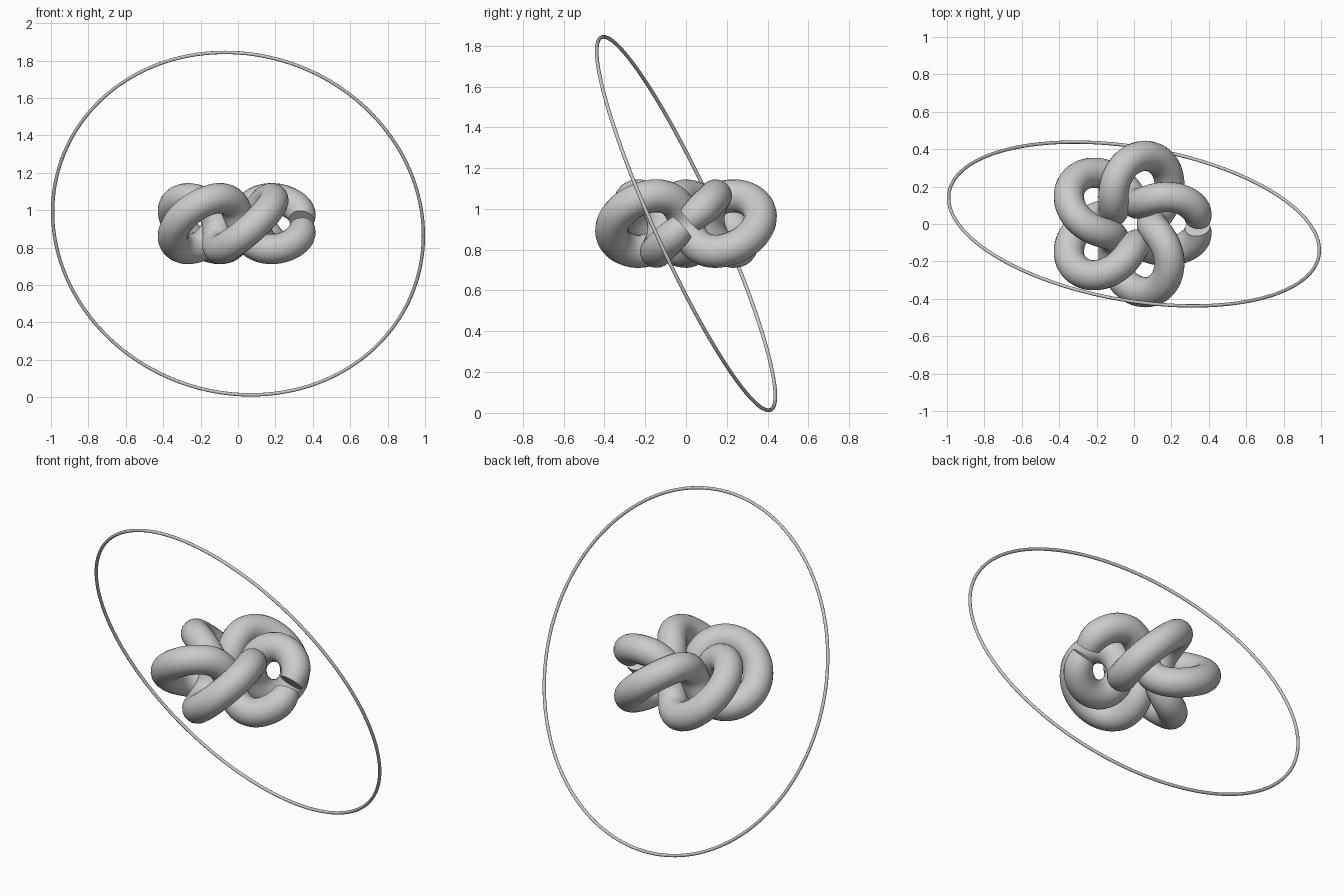
import bpy
from math import sin, cos, pi
from mathutils import Vector

if "Cube" in bpy.data.objects:
    bpy.data.objects.remove(bpy.data.objects["Cube"])

CENTRE_Z = 0.928
SHIFT_X = -0.02
MAJOR, MINOR, HEIGHT, TUBE = 0.246, 0.131, 0.136, 0.081
COUNT = 400

# Knotted tube: five-lobed torus knot, open at one lobe with drawn-in ends
curve = bpy.data.curves.new("knot_tube", "CURVE")
curve.dimensions = "3D"
curve.bevel_depth = TUBE
curve.bevel_resolution = 8
curve.use_fill_caps = True
spline = curve.splines.new("POLY")
spline.points.add(COUNT - 1)
gap = 0.0042
for i, p in enumerate(spline.points):
    u = gap + (1 - 2 * gap) * i / (COUNT - 1)
    t = 2 * pi * u
    near_end = max(0.0, 1 - (min(u, 1 - u) - gap) / 0.018) ** 2
    r = MAJOR + MINOR * cos(5 * t) - 0.016 * near_end
    p.co = (SHIFT_X + r * cos(2 * t), r * sin(2 * t),
            CENTRE_Z + HEIGHT * sin(5 * t), 1)
    p.radius = 1 - 0.16 * near_end
spline.use_smooth = True
knot = bpy.data.objects.new("knot_tube", curve)
bpy.context.collection.objects.link(knot)
bpy.ops.object.select_all(action="DESELECT")
bpy.context.view_layer.objects.active = knot
knot.select_set(True)
bpy.ops.object.convert(target="MESH")
bpy.ops.object.shade_smooth_by_angle()

# Thin tilted hoop around the knot
normal = Vector((0.153, 0.898, 0.408))
bpy.ops.mesh.primitive_torus_add(
    major_radius=1.003, minor_radius=0.009,
    major_segments=160, minor_segments=12,
    location=(0, 0, CENTRE_Z),
    rotation=normal.to_track_quat("Z", "Y").to_euler())
hoop = bpy.context.object
hoop.name = "outer_hoop"
bpy.ops.object.shade_smooth_by_angle(angle=pi / 3)
